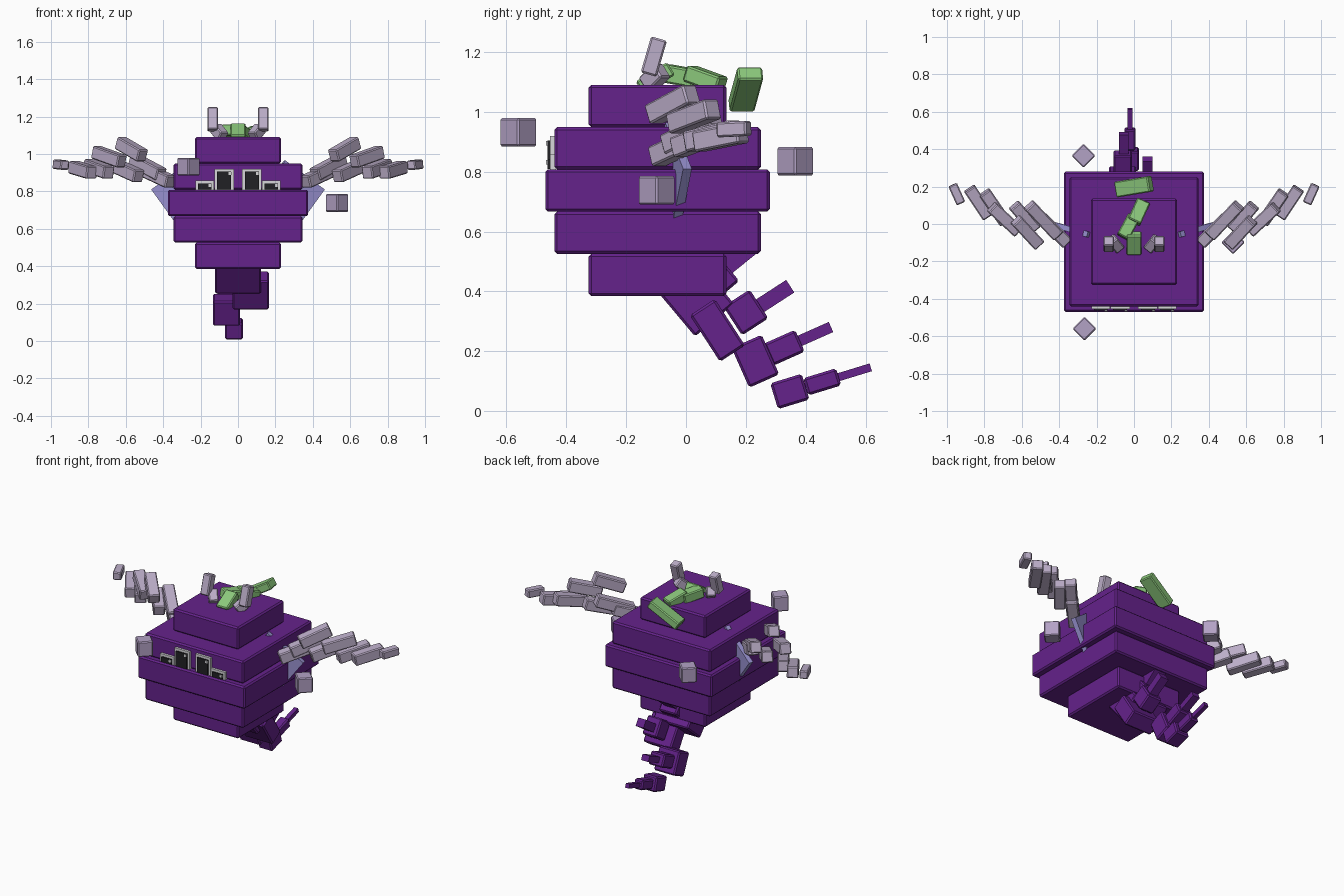
import bpy, math
from mathutils import Vector, Matrix

old = bpy.data.objects.get("Cube")
if old:
    bpy.data.objects.remove(old, do_unlink=True)


def material(name, r, g, b):
    mat = bpy.data.materials.new(name)
    mat.use_nodes = True
    colour = (r, g, b, 1)
    mat.diffuse_color = colour
    shader = mat.node_tree.nodes["Principled BSDF"]
    shader.inputs["Base Color"].default_value = colour
    shader.inputs["Roughness"].default_value = 0.8
    return mat


purple = material("deep purple", .13, .016, .26)
lavender = material("pale lavender", .50, .42, .58)
orchid = material("floating cube lavender", .45, .36, .56)
green = material("leaf green", .26, .58, .20)
blue = material("fin blue", .31, .28, .62)
black = material("eye black", .015, .015, .018)
white = material("eye white", .68, .68, .70)


def box(name, centre, size, mat, rotation=None, bevel=.006):
    """A box turned about its own centre, with lightly chamfered edges."""
    bpy.ops.mesh.primitive_cube_add(size=1)
    obj = bpy.context.object
    obj.name = name
    turn = rotation.to_4x4() if rotation else Matrix.Identity(4)
    obj.data.transform(Matrix.Translation(centre) @ turn @ Matrix.Diagonal((*size, 1)))
    obj.data.materials.append(mat)
    if bevel:
        mod = obj.modifiers.new("chamfer", "BEVEL")
        mod.width = bevel
        mod.segments = 1
    return obj


def beam(name, start, end, width, depth, mat):
    """A box stretched between two points."""
    a, b = Vector(start), Vector(end)
    turn = (b - a).to_track_quat("Y", "Z").to_matrix()
    return box(name, (a + b) / 2, (width, (b - a).length, depth), mat, turn)


# Stepped body, stacked from the bottom up: half width and z range
body_y = -.095
step = .141
for i, (part, half) in enumerate([
        ("body_base", .23), ("body_lower", .345), ("body_middle", .375),
        ("body_upper", .345), ("body_crown", .23)]):
    z = .385 + step * (i + .5)
    box(part, (0, body_y, z), (half * 2, half * 2, step), purple, bevel=.009)

# Eyes: pale frame, dark pupil and a small glint
for side in (-1, 1):
    for kind, x, width, top in (("inner", .074, .105, .92), ("outer", .178, .1, .857)):
        label = kind + ("_eye_left" if side > 0 else "_eye_right")
        x *= side
        height = top - .805
        box(label + "_frame", (x, -.445, .805 + height / 2),
            (width, .02, height), white, bevel=0)
        box(label + "_pupil", (x, -.456, .8 + height / 2),
            (width - .03, .015, height - .02), black, bevel=0)
        box(label + "_glint", (x + width / 2 - .022, -.465, top - .025),
            (.015, .006, .015), white, bevel=0)

# Wings: staggered feather beams, mirrored
feathers = [
    ((.36, -.10, .85), (.49, .03, .91)),
    ((.41, -.06, .89), (.56, .10, .97)),
    ((.53, -.03, .88), (.64, .10, .93)),
    ((.51, -.11, .99), (.63, .02, 1.06)),
    ((.62, -.04, .96), (.76, .09, 1.01)),
    ((.69, .01, .90), (.80, .17, .94)),
    ((.78, .04, .90), (.88, .19, .93)),
    ((.925, .11, .94), (.97, .21, .945)),
]
for side, tag in ((1, "left"), (-1, "right")):
    mirror = Vector((side, 1, 1))
    for i, (a, b) in enumerate(feathers):
        thick = .05 if i == len(feathers) - 1 else .068
        beam(f"wing_feather_{tag}_{i + 1}", Vector(a) * mirror, Vector(b) * mirror,
             thick, thick, lavender)

    # Slanted fin plate under each wing
    tip, inner, low = (Vector(p) * mirror for p in
                       ((.46, .005, .81), (.25, -.055, .965), (.33, -.03, .63)))
    mesh = bpy.data.meshes.new("fin_" + tag)
    mesh.from_pydata([tip, inner, inner + low - tip, low], [], [(0, 1, 2, 3)])
    mesh.materials.append(blue)
    fin = bpy.data.objects.new("fin_" + tag, mesh)
    bpy.context.collection.objects.link(fin)
    solid = fin.modifiers.new("thickness", "SOLIDIFY")
    solid.thickness = .03
    solid.offset = 0

    # Jointed antenna
    beam("antenna_base_" + tag, Vector((.08, -.13, 1.09)) * mirror,
         Vector((.12, -.08, 1.14)) * mirror, .055, .06, lavender)
    beam("antenna_tip_" + tag, Vector((.135, -.125, 1.125)) * mirror,
         Vector((.135, -.09, 1.245)) * mirror, .055, .055, lavender)

# Leafy sprout on the crown
beam("sprout_front", (0, -.155, 1.08), (0, -.05, 1.145), .08, .05, green)
beam("sprout_middle", (-.06, -.07, 1.13), (0, .04, 1.11), .07, .06, green)
beam("sprout_back", (0, .01, 1.13), (.05, .12, 1.09), .075, .055, green)
beam("sprout_leaf", (-.09, .185, 1.02), (.09, .215, 1.13), .085, .05, green)

# Floating cubes around the body
for part, centre in (("front", (-.265, -.56, .932)), ("back", (-.27, .365, .835)),
                     ("side", (.53, -.098, .738))):
    box("floating_cube_" + part, centre, (.09, .09, .095), orchid,
        Matrix.Rotation(math.radians(45), 3, "Z"))

# Tail: tilted joints, each with a knuckle and a thin spike
# name, (x, y, z), (width, length, height), tilt in degrees
tail = [
    ("tail_root", (0, .015, .40), (.245, .17, .25), 40),
    ("tail_root_knuckle", (.01, .10, .435), (.12, .12, .10), 40),
    ("tail_root_spike", (0, .11, .483), (.08, .25, .09), 39),
    ("tail_upper", (.068, .105, .27), (.195, .10, .185), 33),
    ("tail_upper_knuckle", (.068, .2, .33), (.10, .105, .115), 33),
    ("tail_upper_spike", (.072, .298, .385), (.055, .12, .05), 33),
    ("tail_middle", (-.062, .232, .167), (.145, .11, .145), 24),
    ("tail_middle_knuckle", (-.06, .328, .212), (.10, .115, .08), 24),
    ("tail_middle_spike", (-.055, .432, .258), (.05, .115, .037), 24),
    ("tail_end", (-.022, .347, .066), (.095, .11, .09), 17),
    ("tail_end_knuckle", (-.022, .455, .098), (.06, .115, .06), 17),
    ("tail_end_spike", (-.022, .56, .129), (.027, .12, .027), 17),
]
for part, centre, size, tilt in tail:
    box(part, centre, size, purple, Matrix.Rotation(math.radians(tilt), 3, "X"),
        bevel=0 if part.endswith("spike") else .008)
